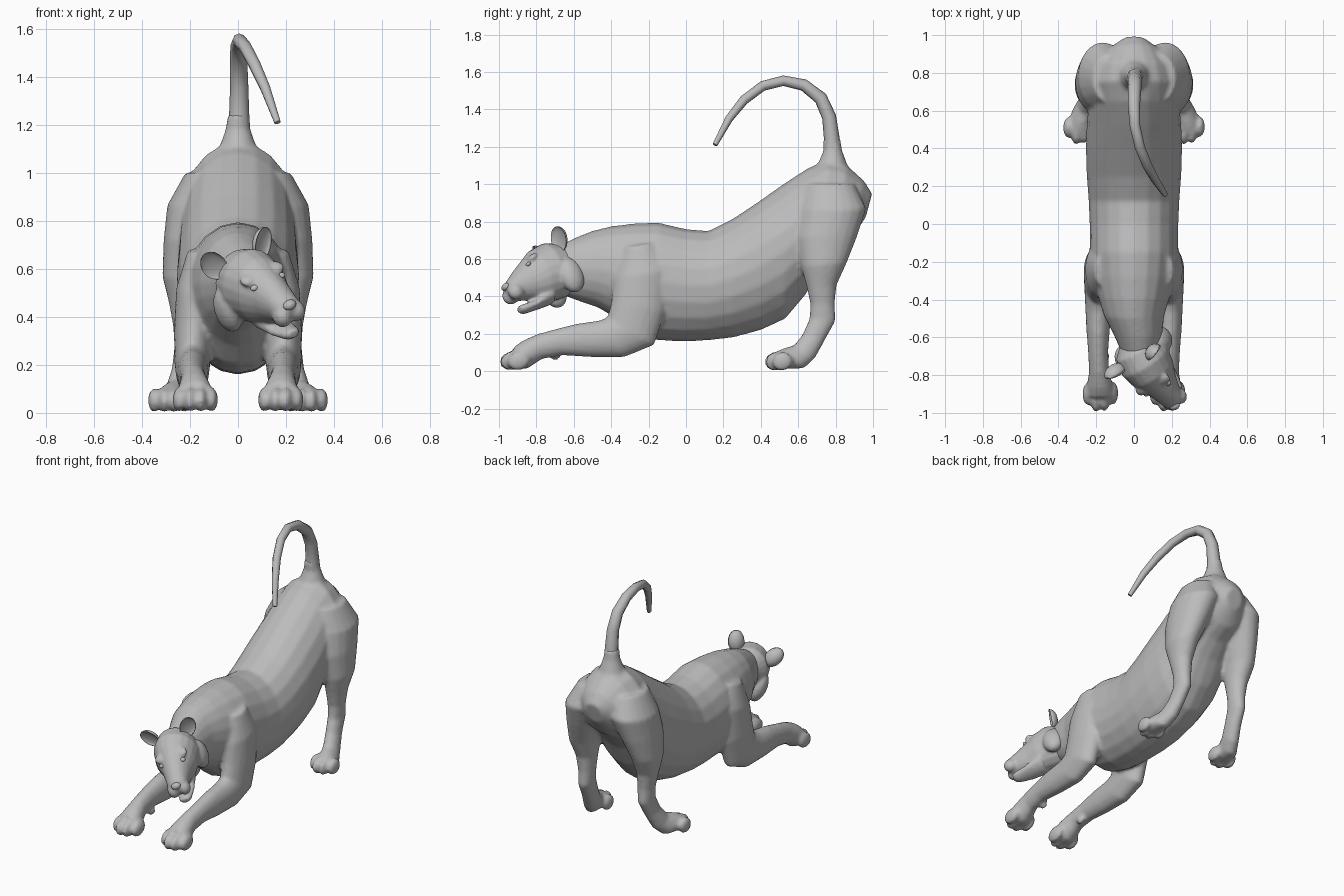
import bpy, bmesh, math
from mathutils import Matrix, Vector

cube = bpy.data.objects.get("Cube")
if cube:
    bpy.data.objects.remove(cube, do_unlink=True)

fur = bpy.data.materials.new("grey_clay")
fur.use_nodes = True
GREY = (0.5, 0.5, 0.5, 1)
fur.diffuse_color = GREY
fur.node_tree.nodes["Principled BSDF"].inputs["Base Color"].default_value = GREY


def loft(bm, rings, side=1, n=20):
    """Skin oval rings, each (y, z of one edge, y, z of the other edge, x, half width)."""
    loops = []
    for y1, z1, y2, z2, x, w in rings:
        c = Vector((x * side, (y1 + y2) / 2, (z1 + z2) / 2))
        a = Vector((0, (y1 - y2) / 2, (z1 - z2) / 2))
        loops.append([bm.verts.new(c + a * math.cos(t) + Vector((w * math.sin(t), 0, 0)))
                      for t in (2 * math.pi * i / n for i in range(n))])
    for p, q in zip(loops, loops[1:]):
        for i in range(n):
            j = (i + 1) % n
            bm.faces.new((p[i], p[j], q[j], q[i]))
    bm.faces.new(loops[0])
    bm.faces.new(loops[-1])


def blob(bm, centre, size, rot=0):
    m = (Matrix.Translation(centre) @ Matrix.Rotation(rot, 4, 'X')
         @ Matrix.Diagonal((*size, 1)))
    return bmesh.ops.create_uvsphere(bm, u_segments=16, v_segments=10, radius=1, matrix=m)["verts"]


def finish(name, bm, voxel=0, matrix=None, smooth=3):
    """Turn a bmesh into an object, fusing overlapping volumes into one skin."""
    bmesh.ops.recalc_face_normals(bm, faces=bm.faces[:])
    me = bpy.data.meshes.new(name)
    bm.to_mesh(me)
    bm.free()
    me.materials.append(fur)
    for p in me.polygons:
        p.use_smooth = True
    ob = bpy.data.objects.new(name, me)
    bpy.context.collection.objects.link(ob)
    if matrix:
        ob.matrix_world = matrix
    if voxel:
        r = ob.modifiers.new("fuse", 'REMESH')
        r.mode, r.voxel_size, r.use_smooth_shade = 'VOXEL', voxel, True
        s = ob.modifiers.new("soften", 'SMOOTH')
        s.factor, s.iterations = 0.5, smooth
    return ob


# Torso from neck to rump
body = bmesh.new()
loft(body, [
    (-.70, .66, -.64, .40, .03, .10), (-.60, .71, -.56, .37, .02, .13),
    (-.50, .75, -.47, .34, 0, .16), (-.40, .775, -.37, .28, 0, .19),
    (-.28, .79, -.28, .20, 0, .22), (-.15, .795, -.15, .165, 0, .235),
    (0, .76, 0, .16, 0, .235), (.12, .75, .12, .165, 0, .24),
    (.25, .815, .25, .18, 0, .25), (.40, .915, .40, .22, 0, .255),
    (.52, 1.0, .53, .28, 0, .25), (.65, 1.085, .64, .41, 0, .24),
    (.76, 1.13, .72, .56, 0, .23), (.86, 1.10, .80, .66, 0, .20),
    (.95, 1.02, .89, .72, 0, .14), (.995, .95, .96, .82, 0, .06)])
# Tail root
loft(body, [(.66, 1.04, .90, 1.04, 0, .11), (.71, 1.12, .86, 1.11, 0, .075),
            (.735, 1.18, .835, 1.18, 0, .052), (.735, 1.24, .825, 1.24, 0, .043)])

for s in (-1, 1):
    # Hind leg: thigh, hock, foot
    loft(body, [
        (.64, 1.0, .90, 1.0, .13, .09), (.60, .86, .965, .87, .165, .13),
        (.585, .72, .915, .72, .20, .11), (.615, .56, .86, .58, .23, .085),
        (.645, .45, .805, .46, .225, .062), (.665, .36, .795, .36, .22, .05),
        (.66, .28, .80, .27, .22, .045), (.625, .20, .745, .17, .23, .045),
        (.58, .14, .69, .07, .25, .05), (.53, .125, .63, .015, .275, .058),
        (.48, .105, .52, .012, .285, .065)], s)
    # Foreleg: shoulder, elbow, forearm, wrist
    loft(body, [
        (-.34, .66, -.16, .69, .14, .07), (-.385, .50, -.09, .54, .175, .082),
        (-.40, .37, -.11, .32, .185, .082), (-.42, .285, -.17, .14, .19, .075),
        (-.47, .27, -.33, .075, .19, .07), (-.58, .255, -.51, .075, .19, .063),
        (-.70, .225, -.66, .085, .19, .053), (-.79, .20, -.77, .065, .185, .053),
        (-.87, .165, -.85, .012, .18, .07), (-.92, .13, -.90, .012, .178, .075)], s)
    # Four toes on each paw
    for i, back in enumerate((.035, 0, .005, .04)):
        off = (i - 1.5) * .045
        blob(body, (s * .178 + off, -.935 + back, .055), (.027, .062, .05), .25)
        blob(body, (s * .285 + off * .95, .475 + back, .052), (.026, .055, .05), .25)
    # Hanging dewclaw at the wrist
    blob(body, (s * .15, -.70, .085), (.02, .03, .025))
finish("body", body, .0125)

# Tail arching over the back, tapering to the tip
cu = bpy.data.curves.new("tail", 'CURVE')
cu.dimensions = '3D'
cu.bevel_depth, cu.bevel_resolution, cu.use_fill_caps = 1, 2, True
path = [(0, .785, 1.12, .055), (.005, .78, 1.24, .042), (.005, .765, 1.36, .038),
        (.003, .72, 1.46, .036), (0, .63, 1.53, .032), (.005, .52, 1.553, .028),
        (.03, .41, 1.525, .027), (.07, .31, 1.45, .026), (.115, .23, 1.35, .022),
        (.165, .155, 1.21, .014)]
sp = cu.splines.new('POLY')
sp.points.add(len(path) - 1)
for pt, (x, y, z, r) in zip(sp.points, path):
    pt.co, pt.radius = (x, y, z, 1), r
sp.use_smooth = True
cu.materials.append(fur)
tail = bpy.data.objects.new("tail", cu)
bpy.context.collection.objects.link(tail)

# Head, modelled upright, then turned, tilted and lowered
pose = (Matrix.Translation((.05, -.72, .54)) @ Matrix.Rotation(math.radians(27), 4, 'Z')
        @ Matrix.Rotation(math.radians(-22), 4, 'Y') @ Matrix.Rotation(math.radians(10), 4, 'X'))
head = bmesh.new()
loft(head, [
    (.13, .07, .13, -.09, 0, .07), (.07, .135, .08, -.15, 0, .125),
    (-.02, .15, 0, -.165, 0, .14), (-.10, .125, -.08, -.165, 0, .122),
    (-.17, .075, -.15, -.15, 0, .09), (-.24, .025, -.22, -.135, 0, .07),
    (-.295, -.02, -.275, -.13, 0, .06), (-.315, -.055, -.30, -.115, 0, .035)])
# Lower jaw
loft(head, [(-.08, -.08, -.06, -.185, 0, .075), (-.18, -.155, -.17, -.20, 0, .055),
            (-.25, -.16, -.245, -.21, 0, .04), (-.275, -.165, -.27, -.20, 0, .025)])
for s in (-1, 1):
    # Cheek ruff, brow and whisker pad
    blob(head, (s * .11, .04, -.08), (.055, .07, .10))
    blob(head, (s * .065, -.13, .065), (.04, .035, .02), .5)
    blob(head, (s * .035, -.275, -.09), (.038, .045, .045))
finish("head", head, .009, pose, 2)

# Nose
nose = bmesh.new()
blob(nose, (0, -.305, -.045), (.03, .022, .02), .6)
finish("nose", nose, matrix=pose)

for s, label in ((-1, "right"), (1, "left")):
    # Cupped ear: the front half of a ball folded back into a dish
    ear = bmesh.new()
    verts = blob(ear, (0, 0, 0), (.052, .045, .07))
    for v in verts:
        if v.co.y < 0:
            v.co.y *= -.4
    place = (Matrix.Translation((s * .125, .03, .125)) @ Matrix.Rotation(s * .45, 4, 'Y')
             @ Matrix.Rotation(s * .35, 4, 'Z'))
    finish(label + "_ear", ear, matrix=pose @ place)
    # Eye
    eye = bmesh.new()
    blob(eye, (s * .066, -.165, .036), (.02, .014, .011), .5)
    finish(label + "_eye", eye, matrix=pose)
